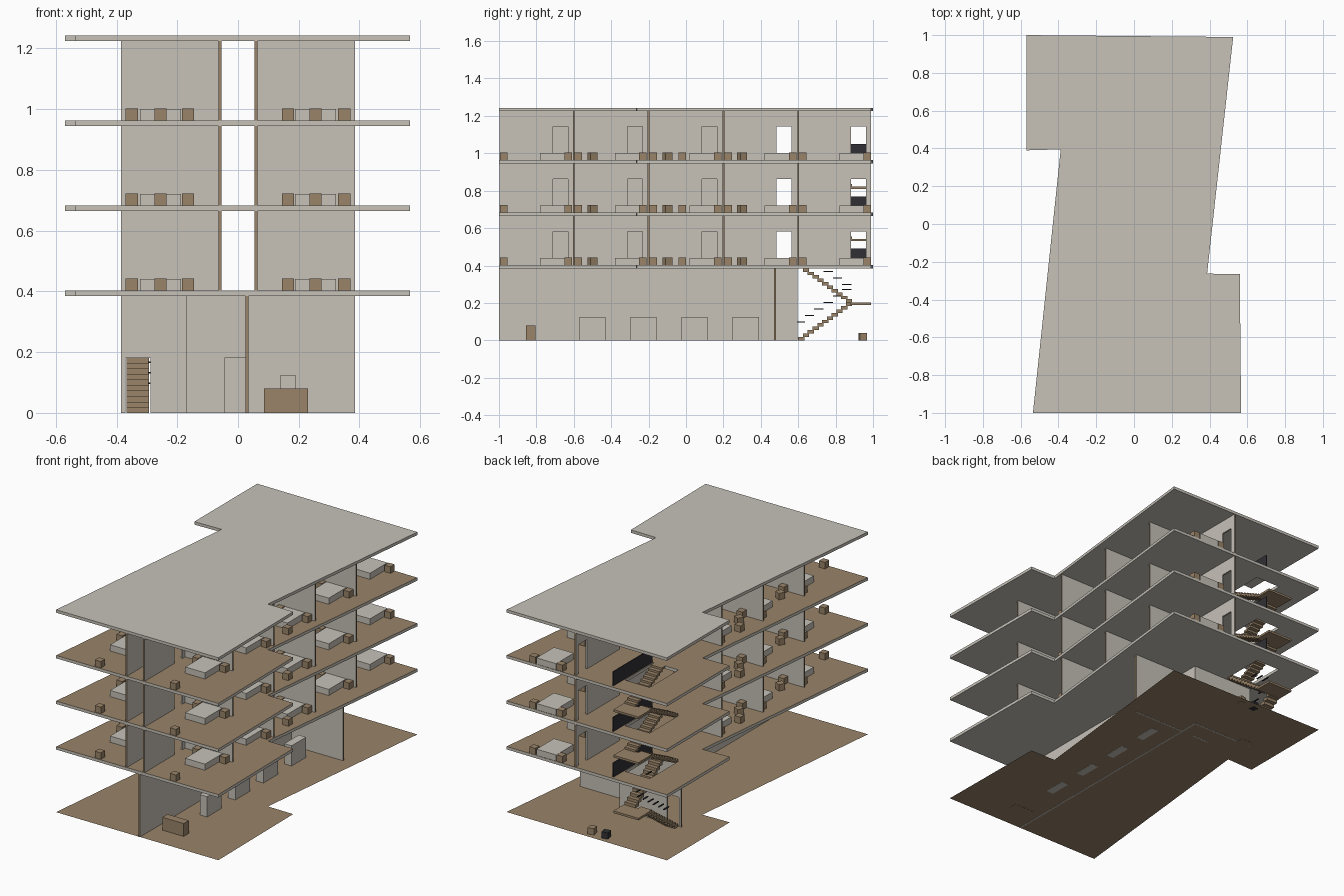
import bpy, bmesh
from mathutils import Matrix, Vector

if "Cube" in bpy.data.objects:
    bpy.data.objects.remove(bpy.data.objects["Cube"], do_unlink=True)


def material(name, rgb):
    m = bpy.data.materials.new(name)
    m.use_nodes = True
    m.diffuse_color = (*rgb, 1)
    m.node_tree.nodes["Principled BSDF"].inputs["Base Color"].default_value = (*rgb, 1)
    return m


GREY = material("warm grey plaster", (0.57, 0.54, 0.485))
BROWN = material("brown timber", (0.32, 0.23, 0.14))
DARK = material("charcoal", (0.03, 0.03, 0.035))


def add_box(bm, x0, x1, y0, y1, z0, z1, turn=0.0):
    size = Matrix.Diagonal((x1 - x0, y1 - y0, z1 - z0, 1))
    mid = Matrix.Translation(((x0 + x1) / 2, (y0 + y1) / 2, (z0 + z1) / 2))
    bmesh.ops.create_cube(bm, size=1, matrix=mid @ Matrix.Rotation(turn, 4, 'Z') @ size)


def finish(bm, name, mats, rule=None):
    bm.normal_update()
    if rule:
        for f in bm.faces:
            f.material_index = 1 if rule(f) else 0
    mesh = bpy.data.meshes.new(name)
    bm.to_mesh(mesh)
    bm.free()
    for m in mats:
        mesh.materials.append(m)
    obj = bpy.data.objects.new(name, mesh)
    bpy.context.collection.objects.link(obj)
    return obj


def box(name, mat, *dims, turn=0.0):
    bm = bmesh.new()
    add_box(bm, *dims, turn=turn)
    return finish(bm, name, [mat])


THICK = 0.018
HALF = 0.005          # half of a wall's thickness
DOOR = 0.18           # door height
OUTLINE = [(-0.57, 1.0), (0.525, 0.99), (0.387, -0.263), (0.56, -0.265),
           (0.567, -1.0), (-0.535, -1.0), (-0.388, 0.395), (-0.57, 0.39)]
WELL = [(-0.37, 0.6), (-0.2, 0.6), (-0.2, 0.88), (-0.37, 0.88)]
FLOORS = [0.403, 0.683, 0.963]
ROOF = 1.243


# Floor plates, with a stairwell opening where needed
def slab(name, top, hole, mats):
    bm = bmesh.new()
    edges = []
    for loop in [OUTLINE] + ([WELL] if hole else []):
        vs = [bm.verts.new((x, y, top - THICK)) for x, y in loop]
        edges += [bm.edges.new((v, vs[i - 1])) for i, v in enumerate(vs)]
    bmesh.ops.triangle_fill(bm, edges=edges, use_beauty=True, normal=Vector((0, 0, 1)))
    geo = bmesh.ops.extrude_face_region(bm, geom=bm.faces[:], use_keep_orig=True)["geom"]
    bmesh.ops.translate(bm, vec=(0, 0, THICK),
                        verts=[g for g in geo if isinstance(g, bmesh.types.BMVert)])
    bmesh.ops.recalc_face_normals(bm, faces=bm.faces)
    return finish(bm, name, mats, lambda f: len(mats) > 1 and f.normal.z > 0.5)


# Wall along one axis with door openings; its narrow ends are timber
def wall(name, axis, at, start, end, z0, z1, doors=()):
    bm = bmesh.new()

    def piece(a, b, low):
        span = (a, b, at - HALF, at + HALF) if axis == 'x' else (at - HALF, at + HALF, a, b)
        add_box(bm, *span, low, z1)

    here = start
    for a, b in doors:
        piece(here, a, z0)
        piece(a, b, z0 + DOOR)
        here = b
    piece(here, end, z0)
    k = 0 if axis == 'x' else 1

    def is_end(f):
        c = f.calc_center_median()[k]
        return abs(f.normal[k]) > 0.9 and min(abs(c - start), abs(c - end)) < 0.001

    return finish(bm, name, [GREY, BROWN], is_end)


# Two open flights with a half landing
def stairs(name, z0, z1, steps=11):
    bm = bmesh.new()
    rise = (z1 - z0) / 2 / steps
    run = 0.28 / steps
    for i in range(steps):
        y = 0.6 + i * run
        z = z0 + i * rise
        add_box(bm, -0.367, -0.293, y, y + run + 0.008, z, z + rise)
        z = z1 - (i + 1) * rise
        add_box(bm, -0.279, -0.205, y, y + run + 0.008, z, z + rise)
    mid = (z0 + z1) / 2
    add_box(bm, -0.37, -0.2, 0.88, 0.99, mid - 0.013, mid)
    return finish(bm, name, [BROWN])


# Ground plate
bm = bmesh.new()
bm.faces.new([bm.verts.new((x, y, 0.001)) for x, y in reversed(OUTLINE)])
finish(bm, "ground_plate", [BROWN])

# Upper floors and roof
for n, z in enumerate(FLOORS):
    slab(f"floor_{n + 1}", z, True, [GREY, BROWN])
slab("roof", ROOF, False, [GREY])

# Ground floor walls
under = FLOORS[0] - THICK
wall("lobby_long_wall", 'y', 0.03, -1, 0.595, 0, under)
wall("lobby_cross_wall", 'x', 0.475, -0.17, 0.385, 0, under, [(-0.045, 0.025)])
wall("stair_wall", 'x', 0.592, -0.385, 0.03, 0, under, [(-0.37, -0.288)])

# Ground floor furniture
box("reception_desk", BROWN, 0.085, 0.23, -0.855, -0.805, 0, 0.08)
for n in range(4):
    y = -0.5 + n * 0.273
    box(f"lobby_block_{n + 1}", GREY, 0.14, 0.19, y - 0.07, y + 0.07, 0, 0.125)
box("lobby_stool", BROWN, -0.045, -0.005, 0.925, 0.965, 0, 0.04, turn=0.2)
box("dark_stool", DARK, -0.14, -0.1, 0.925, 0.965, 0, 0.04, turn=0.2)

# Handrail pieces over the lowest stair
bm = bmesh.new()
for i in range(6):
    y = 0.61 + i * 0.05
    z = 0.095 + i * 0.035
    add_box(bm, -0.296, -0.288, y - 0.025, y + 0.025, z, z + 0.005)
    if i > 2:
        z = 0.645 - z - 0.08
        add_box(bm, -0.284, -0.276, y - 0.025, y + 0.025, z + 0.0, z + 0.005)
finish(bm, "handrail_pieces", [DARK])

# Stairs between levels
for n, (a, b) in enumerate(zip([0] + FLOORS, FLOORS)):
    stairs(f"stairs_{n + 1}", a, b)

# Rooms on each upper floor
for n, (z, above) in enumerate(zip(FLOORS, FLOORS[1:] + [ROOF])):
    tag = f"level_{n + 1}"
    top = above - THICK
    doors = [(-0.71 + k * 0.398, -0.63 + k * 0.398) for k in range(5)]
    wall(f"{tag}_corridor_wall_left", 'y', 0.06, -0.998, 0.99, z, top, doors)
    wall(f"{tag}_corridor_wall_right", 'y', -0.06, -0.998, 0.2, z, top)
    box(f"{tag}_stair_guard", DARK, -0.194, -0.188, 0.6, 0.98, z, z + 0.087)

    for side, label in ((1, "left"), (-1, "right")):
        for k in range(4 if side > 0 else 3):
            y = -0.6 + 0.4 * k
            ends = sorted((side * 0.065, side * 0.385))
            wall(f"{tag}_{label}_divider_{k + 1}", 'x', y, *ends, z, top)

        wood = bmesh.new()
        beds = bmesh.new()
        for k in range(5 if side > 0 else 3):
            y = -1 + 0.4 * k

            def cube(x, yc, turn=0.0):
                x *= side
                add_box(wood, x - 0.02, x + 0.02, yc - 0.02, yc + 0.02, z, z + 0.04, turn * side)

            # Bed with two side tables, a stool, and a loose chair in the middle rooms
            xa, xb = sorted((side * 0.188, side * 0.322))
            add_box(beds, xa, xb, y + 0.22, y + 0.39, z, z + 0.038)
            cube(0.165, y + 0.37)
            cube(0.35, y + 0.37)
            cube(0.255, y + 0.025)
            if 0 < k < 4:
                cube(0.29, y + 0.1, 0.45)
            if k == 2:
                cube(0.35, y + 0.18)
        finish(wood, f"{tag}_{label}_tables_and_stools", [BROWN])
        finish(beds, f"{tag}_{label}_beds", [GREY])
